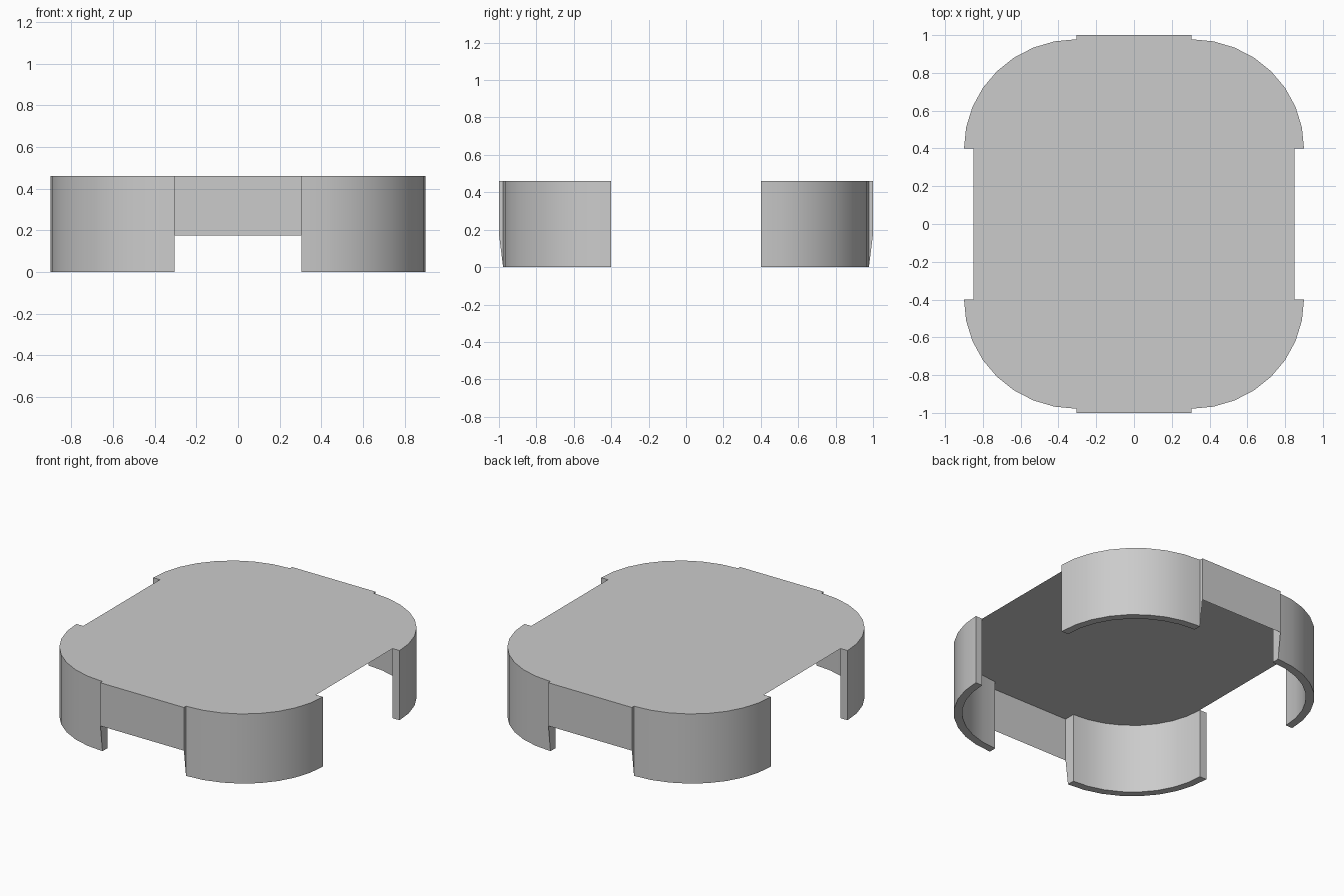
import bpy, bmesh
from math import sin, cos, pi

if "Cube" in bpy.data.objects:
    bpy.data.objects.remove(bpy.data.objects["Cube"])

TOP, PANEL_Z = 0.46, 0.175      # plate height, lower edge of the end panels
CX, CY = 0.305, 0.4             # centre of each corner arc
SEG, WALL = 8, 0.05


def arc(rx, ry):
    return [(CX + rx * cos(i * pi / 2 / SEG), CY + ry * sin(i * pi / 2 / SEG))
            for i in range(SEG + 1)]


outer = arc(0.595, 0.578)
inner = arc(0.595 - WALL, 0.578 - WALL)


def build(name, polys, mirror=(False, False)):
    bm = bmesh.new()
    for poly in polys:
        bm.faces.new([bm.verts.new(p) for p in poly])
    bmesh.ops.remove_doubles(bm, verts=bm.verts, dist=1e-5)
    me = bpy.data.meshes.new(name)
    bm.to_mesh(me)
    bm.free()
    ob = bpy.data.objects.new(name, me)
    bpy.context.collection.objects.link(ob)
    if any(mirror):
        mod = ob.modifiers.new("mirror", 'MIRROR')
        mod.use_axis = (*mirror, False)
        mod.use_mirror_merge = False
    bpy.ops.object.select_all(action='DESELECT')
    ob.select_set(True)
    bpy.context.view_layer.objects.active = ob
    bpy.ops.object.shade_smooth_by_angle(angle=pi / 6)
    return ob


# top plate: one flat sheet with rounded corners, side notches and end tabs
quarter = [(0.85, CY)] + outer + [(CX, 1.0)]
half = quarter + [(-x, y) for x, y in reversed(quarter)]
outline = half + [(-x, -y) for x, y in half]
build("top_plate", [[(x, y, TOP) for x, y in outline]])

# curved corner walls: outside, inside and bottom rim
walls = []
for i in range(SEG):
    a, b, c, d = outer[i], outer[i + 1], inner[i], inner[i + 1]
    walls.append([(*a, 0), (*b, 0), (*b, TOP), (*a, TOP)])
    walls.append([(*d, 0), (*c, 0), (*c, TOP), (*d, TOP)])
    walls.append([(*c, 0), (*d, 0), (*b, 0), (*a, 0)])
# wall end beside the side opening
a, c = outer[0], inner[0]
walls.append([(*c, 0), (*a, 0), (*a, TOP), (*c, TOP)])
# tapered wall end beside the end panel
yo, yi = outer[-1][1], inner[-1][1]
walls.append([(CX, y, z) for y, z in
              ((yo, 0), (yi, 0), (yi, TOP), (1, TOP), (1, PANEL_Z))])
build("corner_walls", walls, (True, True))

# short panels closing the front and back between the corners
build("end_panels", [[(CX, 1, PANEL_Z), (-CX, 1, PANEL_Z),
                      (-CX, 1, TOP), (CX, 1, TOP)]], (False, True))
